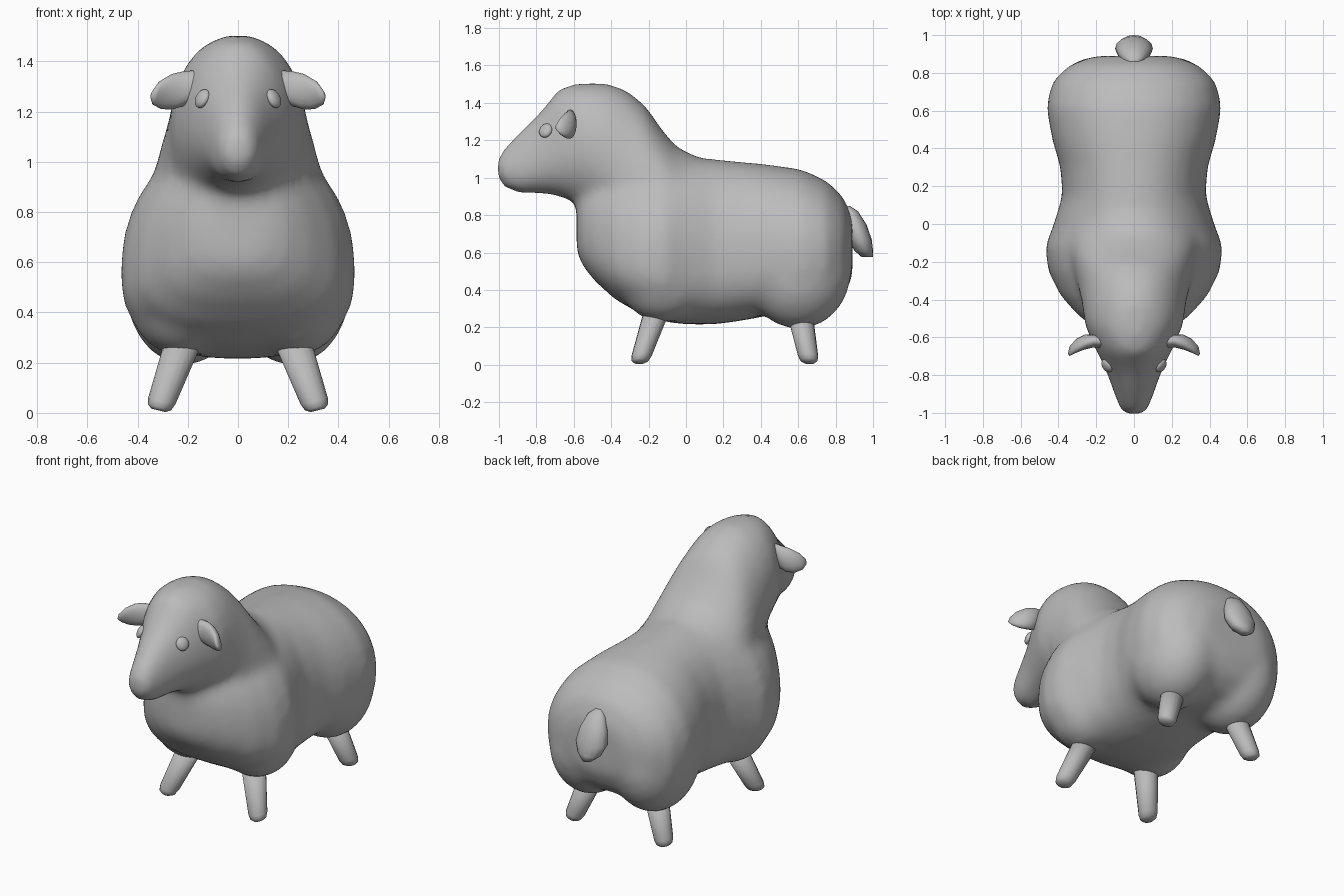
import bpy, bmesh, math
from mathutils import Vector

cube = bpy.data.objects.get("Cube")
if cube:
    bpy.data.objects.remove(cube)

grey = bpy.data.materials.new("plain grey")
grey.use_nodes = True
grey.diffuse_color = (0.5, 0.5, 0.5, 1)
grey.node_tree.nodes["Principled BSDF"].inputs["Base Color"].default_value = grey.diffuse_color


def finish(name, bm):
    """Turn a bmesh into a smooth-shaded object."""
    bmesh.ops.recalc_face_normals(bm, faces=bm.faces)
    mesh = bpy.data.meshes.new(name)
    bm.to_mesh(mesh)
    bm.free()
    mesh.materials.append(grey)
    for p in mesh.polygons:
        p.use_smooth = True
    obj = bpy.data.objects.new(name, mesh)
    bpy.context.collection.objects.link(obj)
    return obj


def skin(bm, rings):
    """Bridge a list of equal point rings and cap both ends."""
    loops = [[bm.verts.new(p) for p in ring] for ring in rings]
    n = len(loops[0])
    for a, b in zip(loops, loops[1:]):
        for i in range(n):
            bm.faces.new((a[i], a[(i + 1) % n], b[(i + 1) % n], b[i]))
    bm.faces.new(loops[0])
    bm.faces.new(loops[-1])


def power(v, e):
    return math.copysign(abs(v) ** e, v)


def section(y, w, low, mid, high, square, n=32):
    """Egg-shaped cross-section, widest at height mid, squarer below it."""
    ring = []
    for i in range(n):
        t = 2 * math.pi * i / n
        s, c = math.sin(t), math.cos(t)
        e = square if s < 0 else 0.95
        ring.append(Vector((w * power(c, e), y,
                            mid + power(s, e) * (high - mid if s > 0 else mid - low))))
    return ring


def oval(centre, u, v, n=16):
    centre, u, v = Vector(centre), Vector(u), Vector(v)
    return [centre + u * math.cos(2 * math.pi * i / n) + v * math.sin(2 * math.pi * i / n)
            for i in range(n)]


def ball(bm, centre, radii):
    made = bmesh.ops.create_uvsphere(bm, u_segments=24, v_segments=16, radius=1)["verts"]
    bmesh.ops.scale(bm, vec=radii, verts=made)
    bmesh.ops.translate(bm, vec=centre, verts=made)


# Body: y, half width, low, widest height, high
body = [(-0.585, 0.10, 0.61, 0.74, 0.90), (-0.56, 0.19, 0.54, 0.72, 0.96),
        (-0.49, 0.29, 0.45, 0.66, 1.02), (-0.38, 0.39, 0.35, 0.59, 1.06),
        (-0.25, 0.455, 0.275, 0.56, 1.09), (-0.12, 0.472, 0.23, 0.56, 1.10),
        (0.0, 0.425, 0.215, 0.57, 1.11), (0.15, 0.38, 0.215, 0.58, 1.10),
        (0.30, 0.39, 0.235, 0.60, 1.085), (0.45, 0.435, 0.265, 0.60, 1.07),
        (0.62, 0.465, 0.26, 0.60, 1.045), (0.75, 0.435, 0.29, 0.60, 0.985),
        (0.84, 0.345, 0.36, 0.61, 0.90), (0.89, 0.21, 0.47, 0.62, 0.78)]

# Neck and head, same columns
head = [(-1.01, 0.045, 1.00, 1.05, 1.10), (-0.98, 0.075, 0.95, 1.04, 1.15),
        (-0.90, 0.105, 0.915, 1.04, 1.235), (-0.80, 0.14, 0.915, 1.08, 1.33),
        (-0.74, 0.166, 0.912, 1.11, 1.40), (-0.68, 0.196, 0.90, 1.14, 1.475),
        (-0.61, 0.228, 0.875, 1.16, 1.50), (-0.53, 0.262, 0.84, 1.17, 1.507),
        (-0.42, 0.276, 0.76, 1.11, 1.505), (-0.32, 0.30, 0.60, 0.95, 1.47),
        (-0.22, 0.335, 0.55, 0.82, 1.39), (-0.13, 0.36, 0.50, 0.77, 1.26),
        (-0.05, 0.365, 0.45, 0.72, 1.165), (0.15, 0.3, 0.4, 0.65, 1.07)]

bm = bmesh.new()
skin(bm, [section(*s, 0.75) for s in body])
skin(bm, [section(*s, 0.95) for s in head])
for side in (-1, 1):
    ball(bm, (side * 0.21, 0.60, 0.50), (0.24, 0.285, 0.31))    # haunch
    ball(bm, (side * 0.225, -0.12, 0.46), (0.215, 0.24, 0.235))  # shoulder
fleece = finish("body_and_head", bm)
remesh = fleece.modifiers.new("blend", 'REMESH')
remesh.mode = 'VOXEL'
remesh.voxel_size = 0.025
remesh.use_smooth_shade = True
soften = fleece.modifiers.new("soften", 'SMOOTH')
soften.factor = 0.5
soften.iterations = 16

# Legs, ears and eyes on both sides
for side, label in ((1, "left"), (-1, "right")):
    for place, top, foot in (("front", -0.145, -0.25), ("rear", 0.60, 0.66)):
        a = Vector((side * 0.205, top, 0.32))
        b = Vector((side * 0.317, foot, 0.01))
        bm = bmesh.new()
        skin(bm, [oval(a.lerp(b, t), (r, 0, side * r * 0.25), (0, r, 0))
                  for t, r in ((0, 0.072), (0.88, 0.054), (0.96, 0.046), (1, 0.028))])
        finish(f"{place}_{label}_leg", bm)

    bm = bmesh.new()
    ear = [(0.14, -0.64, 1.325, 0.04, 0.025), (0.185, -0.62, 1.295, 0.07, 0.035),
           (0.24, -0.62, 1.285, 0.076, 0.035), (0.285, -0.637, 1.28, 0.07, 0.03),
           (0.325, -0.665, 1.275, 0.047, 0.02), (0.343, -0.69, 1.27, 0.015, 0.008)]
    skin(bm, [oval((side * x, y, z), (side * t * 0.5, t, 0), (-side * 0.3 * h, 0, h))
              for x, y, z, h, t in ear])
    finish(f"{label}_ear", bm)

    bm = bmesh.new()
    ball(bm, (0, 0, 0), (0.022, 0.038, 0.04))
    eye = finish(f"{label}_eye", bm)
    eye.location = (side * 0.142, -0.75, 1.252)
    eye.rotation_euler = (0, -side * 0.45, -side * 0.55)

# Tail
bm = bmesh.new()
tail = [(0.85, 0.86, 0.02, 0.015), (0.82, 0.88, 0.055, 0.04), (0.75, 0.905, 0.085, 0.06),
        (0.67, 0.93, 0.1, 0.063), (0.61, 0.95, 0.075, 0.05), (0.575, 0.97, 0.03, 0.03)]
skin(bm, [oval((0, y, z), (w, 0, 0), (0, d, 0)) for z, y, w, d in tail])
finish("tail", bm)
